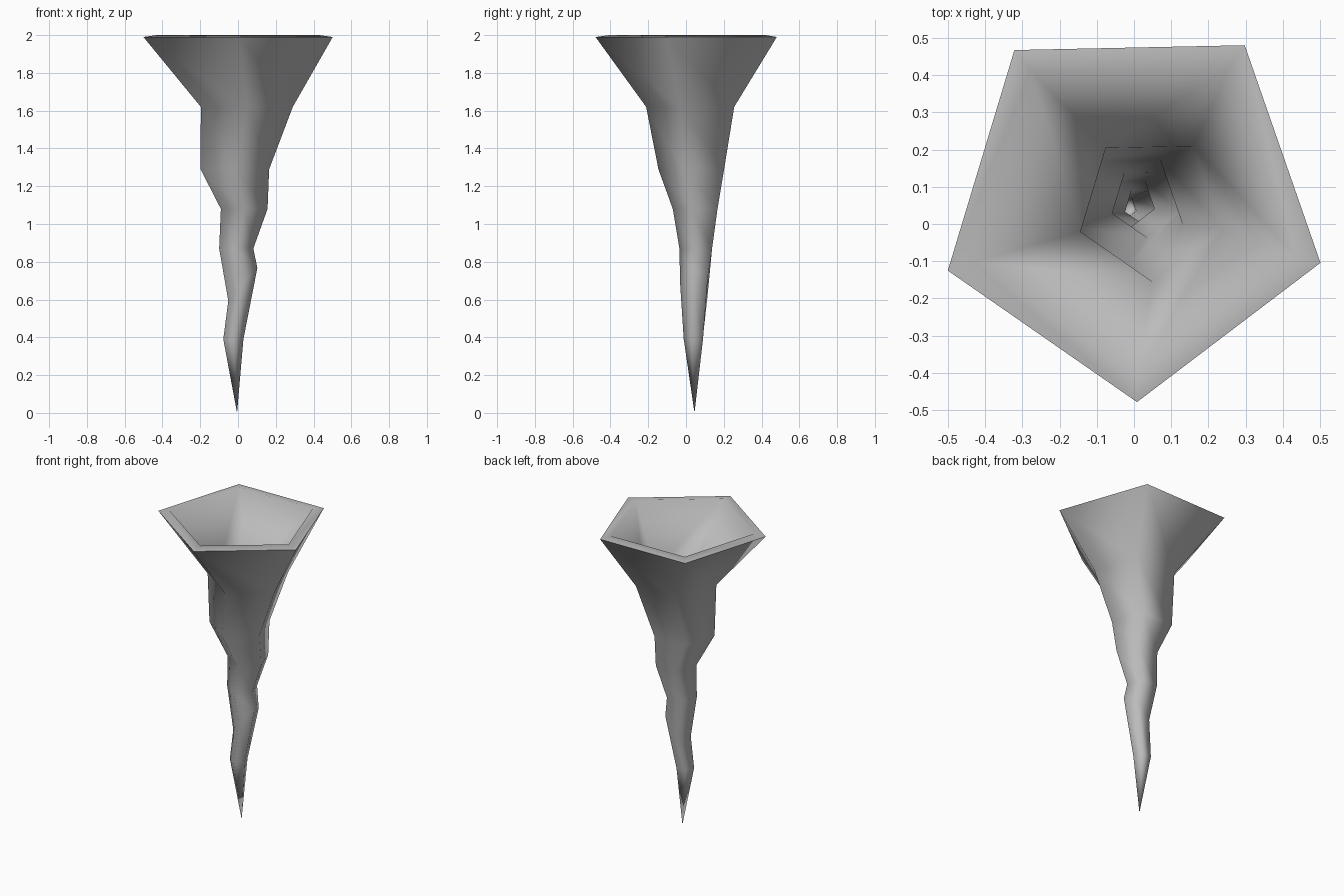
import bpy, bmesh, math

cube = bpy.data.objects.get("Cube")
if cube:
    bpy.data.objects.remove(cube)

# One flat grey
grey = bpy.data.materials.new("storm grey")
grey.use_nodes = True
colour = (0.5, 0.5, 0.5, 1)
grey.diffuse_color = colour
grey.node_tree.nodes["Principled BSDF"].inputs["Base Color"].default_value = colour

SIDES = 5
# Funnel rings from the top down: z, centre x, centre y, outer radius, inner radius, tilt
RINGS = [
    (1.99, -0.003, 0.048, 0.527, 0.455, 0),
    (1.62, 0.045, 0.045, 0.256, 0.200, 0),
    (1.29, -0.018, 0.045, 0.191, 0.155, 0),
    (1.08, 0.032, 0.060, 0.130, 0.096, 0),
    (0.87, -0.010, 0.060, 0.095, 0.068, 0),
    (0.68, 0.025, 0.050, 0.081, 0.052, 1.13),
    (0.39, -0.025, 0.044, 0.056, 0.032, 0),
]


def ring(bm, z, cx, cy, radius, tilt):
    verts = []
    for i in range(SIDES):
        a = math.radians(-88.8) + math.tau * i / SIDES
        dx, dy = radius * math.cos(a), radius * math.sin(a)
        verts.append(bm.verts.new((cx + dx, cy + dy, z + tilt * dx)))
    return verts


def bridge(bm, upper, lower):
    for i in range(SIDES):
        j = (i + 1) % SIDES
        bm.faces.new((upper[i], lower[i], lower[j], upper[j]))


def close_tip(bm, loop, z):
    tip = bm.verts.new((-0.005, 0.045, z))
    for i in range(SIDES):
        bm.faces.new((loop[i], tip, loop[(i + 1) % SIDES]))


bm = bmesh.new()
outer = [ring(bm, z, x, y, ro, t) for z, x, y, ro, ri, t in RINGS]
# Inner lip sits slightly above the outer lip
inner = [ring(bm, 2.0 if k == 0 else r[0], r[1], r[2], r[4], r[5])
         for k, r in enumerate(RINGS)]

# Outer wall, inner wall and the rim joining them
for wall in (outer, inner):
    for upper, lower in zip(wall, wall[1:]):
        bridge(bm, upper, lower)
bridge(bm, inner[0], outer[0])
close_tip(bm, outer[-1], 0)
close_tip(bm, inner[-1], 0.15)
bmesh.ops.recalc_face_normals(bm, faces=bm.faces)

mesh = bpy.data.meshes.new("twisting_funnel")
bm.to_mesh(mesh)
bm.free()
mesh.materials.append(grey)
funnel = bpy.data.objects.new("twisting_funnel", mesh)
bpy.context.collection.objects.link(funnel)

# Smooth walls, with a sharp outer lip
bpy.ops.object.select_all(action="DESELECT")
funnel.select_set(True)
bpy.context.view_layer.objects.active = funnel
bpy.ops.object.shade_smooth_by_angle(angle=math.radians(100))
